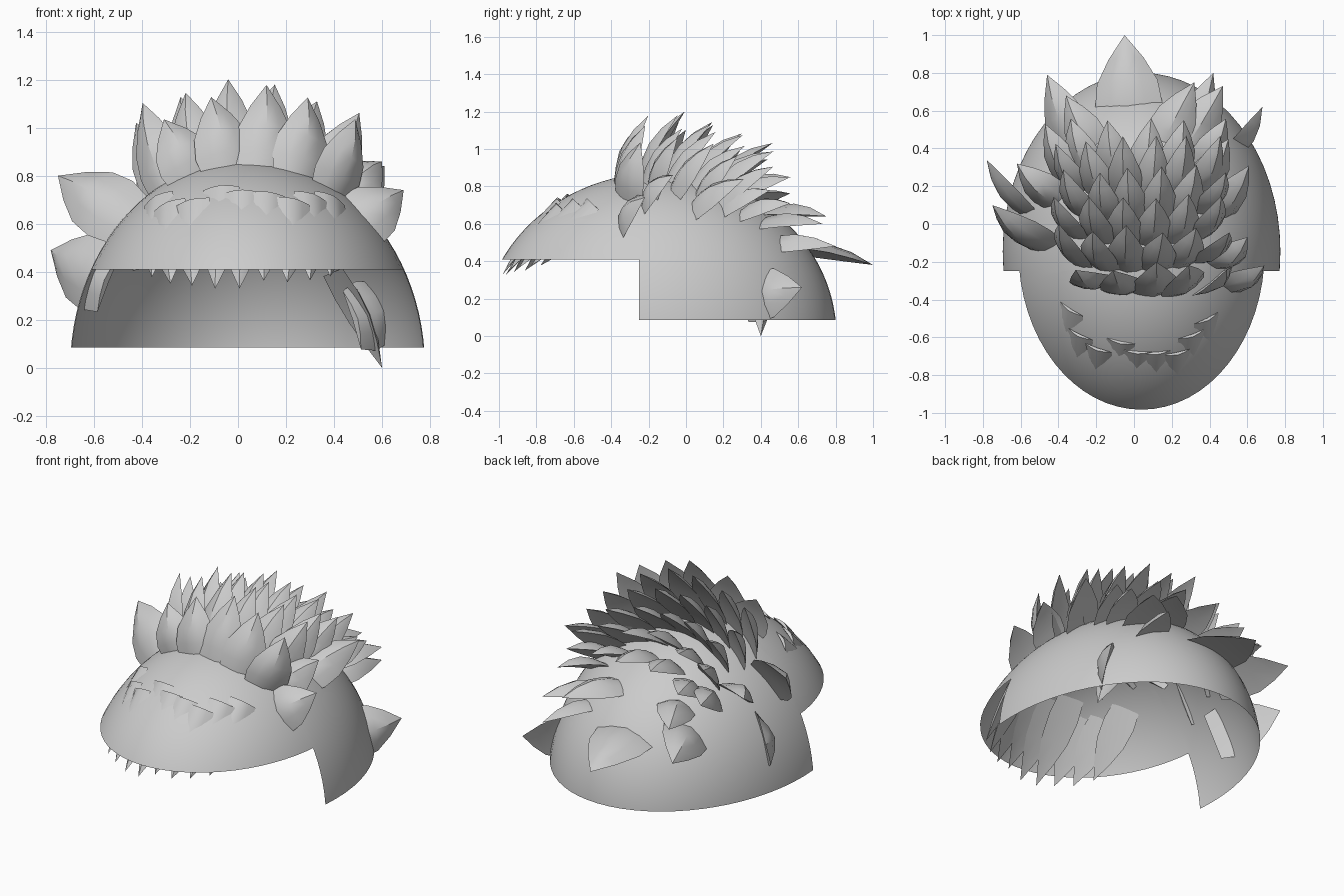
import bpy, bmesh, math, random
from mathutils import Vector

if "Cube" in bpy.data.objects:
    bpy.data.objects.remove(bpy.data.objects["Cube"])

random.seed(4)
C = Vector((0.04, -0.145, 0.0))
A, B, H = 0.739, 0.95, 0.872


def make(name, bm, angle=35):
    bmesh.ops.recalc_face_normals(bm, faces=bm.faces)
    me = bpy.data.meshes.new(name)
    bm.to_mesh(me)
    bm.free()
    ob = bpy.data.objects.new(name, me)
    bpy.context.collection.objects.link(ob)
    bpy.ops.object.select_all(action='DESELECT')
    ob.select_set(True)
    bpy.context.view_layer.objects.active = ob
    bpy.ops.object.shade_smooth_by_angle(angle=math.radians(angle))
    return ob


def dome_z(x, y, s=1.0):
    q = 1 - ((x - C.x) / A) ** 2 - ((y - C.y) / B) ** 2
    return C.z + s * H * math.sqrt(max(q, 0.02))


def dome_point(phi, z, s):
    """Point on the dome at heading phi and height z."""
    r = math.sqrt(1 - (z / H) ** 2) * s
    return Vector((C.x + A * r * math.cos(phi), C.y + B * r * math.sin(phi), z))


def blade(bm, root, tip, width, thick=0.05, bow=0.02):
    """Pointed leaf with a raised centre ridge and a hollow underside."""
    root, tip = Vector(root), Vector(tip)
    d = tip - root
    mid = (root + tip) / 2 - C
    out = Vector((mid.x / A**2, mid.y / B**2, mid.z / H**2))
    side = d.cross(out).normalized()
    nrm = side.cross(d).normalized()
    rings = []
    for t, w, h in ((0, .85, .5), (.25, 1, .9), (.5, .9, 1), (.75, .52, .7)):
        c = root + d * t + nrm * bow * math.sin(math.pi * t)
        hw, th = width * w / 2, thick * h
        rings.append([bm.verts.new(c + side * hw * u + nrm * th * v) for u, v in
                      ((-1, -.25), (-.5, .45), (0, .8), (.5, .45), (1, -.25), (0, -.1))])
    end = bm.verts.new(tip)
    for a, b in zip(rings, rings[1:]):
        for i in range(6):
            j = (i + 1) % 6
            bm.faces.new((a[i], a[j], b[j], b[i]))
    for i in range(6):
        bm.faces.new((rings[-1][i], rings[-1][(i + 1) % 6], end))
    bm.faces.new(rings[0][::-1])


# Open cap shell: half ellipsoid, higher rim at the brow
bm = bmesh.new()
bmesh.ops.create_uvsphere(bm, u_segments=64, v_segments=48, radius=1)
for v in bm.verts:
    v.co = Vector((v.co.x * A, v.co.y * B, v.co.z * H)) + C
for co, no in (((0, 0, .085), (0, 0, 1)), ((0, 0, .41), (0, 0, 1)), ((0, -.25, 0), (0, 1, 0))):
    bmesh.ops.bisect_plane(bm, geom=bm.verts[:] + bm.edges[:] + bm.faces[:],
                           plane_co=co, plane_no=no)
gone = []
for f in bm.faces:
    m = f.calc_center_median()
    if m.z < .085 or (m.z < .41 and m.y < -.25):
        gone.append(f)
bmesh.ops.delete(bm, geom=gone, context='FACES')
make("cap_shell", bm)

# Crown: overlapping rows (centre x, base y, tip y, tip z, tip half-spread, count, width)
bm = bmesh.new()
rows = ((.11, -.37, -.22, 1.17, .40, 5, .25), (.0, -.25, -.02, 1.19, .46, 6, .22),
        (.03, -.12, .14, 1.16, .46, 6, .21), (.02, 0, .29, 1.10, .44, 6, .20),
        (.03, .12, .44, 1.02, .44, 6, .19), (.03, .23, .57, .88, .42, 5, .20))
for k, (cx, by, ty, tz, spread, n, w) in enumerate(rows):
    for i in range(n):
        u = 2 * i / (n - 1) - 1 + (.10 if k % 2 else -.02)
        tx = cx + spread * u + random.uniform(-.02, .02)
        bx = cx + spread * .70 * u
        y0 = by + .05 * u * u
        root = (bx, y0, dome_z(bx, y0, .95))
        blade(bm, root, (tx, ty + random.uniform(-.03, .03),
                         tz - .12 * u * u + random.uniform(-.03, .02)), w)
make("crown_spikes", bm)

# Larger single spikes on the sides and back (root, tip, width)
bm = bmesh.new()
for root, tip, w in (
        ((-.02, .50, .47), (-.05, 1.0, .38), .36),
        ((-.28, .36, .48), (-.46, .79, .46), .28),
        ((-.20, .36, .60), (-.36, .68, .60), .22),
        ((.24, .36, .58), (.47, .73, .60), .26),
        ((.14, .40, .64), (.32, .75, .64), .24),
        ((.26, .38, .48), (.42, .80, .48), .22),
        ((.48, .33, .20), (.68, .62, .26), .30),
        ((-.54, .04, .36), (-.78, .34, .49), .32),
        ((-.46, -.12, .62), (-.75, .10, .80), .30),
        ((-.40, .12, .63), (-.62, .32, .72), .22),
        ((.46, -.34, .58), (.69, -.22, .74), .27),
        ((.42, -.22, .70), (.60, -.07, .86), .24),
        ((.40, .02, .66), (.61, .31, .84), .25),
        ((.34, .18, .66), (.50, .45, .78), .22),
        ((-.32, .22, .62), (-.47, .53, .72), .22)):
    blade(bm, root, tip, w, thick=.06)
# Lower end of the right rear spike, hanging inside the shell
blade(bm, (.40, .38, .40), (.60, .40, 0), .18)
make("side_and_back_spikes", bm)

# Fringe: straight blades behind the brow, roots breaking through the shell
bm = bmesh.new()
for i in range(9):
    u = i / 4 - 1
    phi = math.radians(-93 + 36 * u)
    root = dome_point(phi + .32 * u, .76 - .08 * abs(u) + random.uniform(-.03, .03), 1.03)
    tip = dome_point(phi, .33 + .05 * abs(u) + random.uniform(-.02, .02), .95)
    blade(bm, root, tip, .18, thick=.04, bow=0)
make("brow_fringe", bm)
